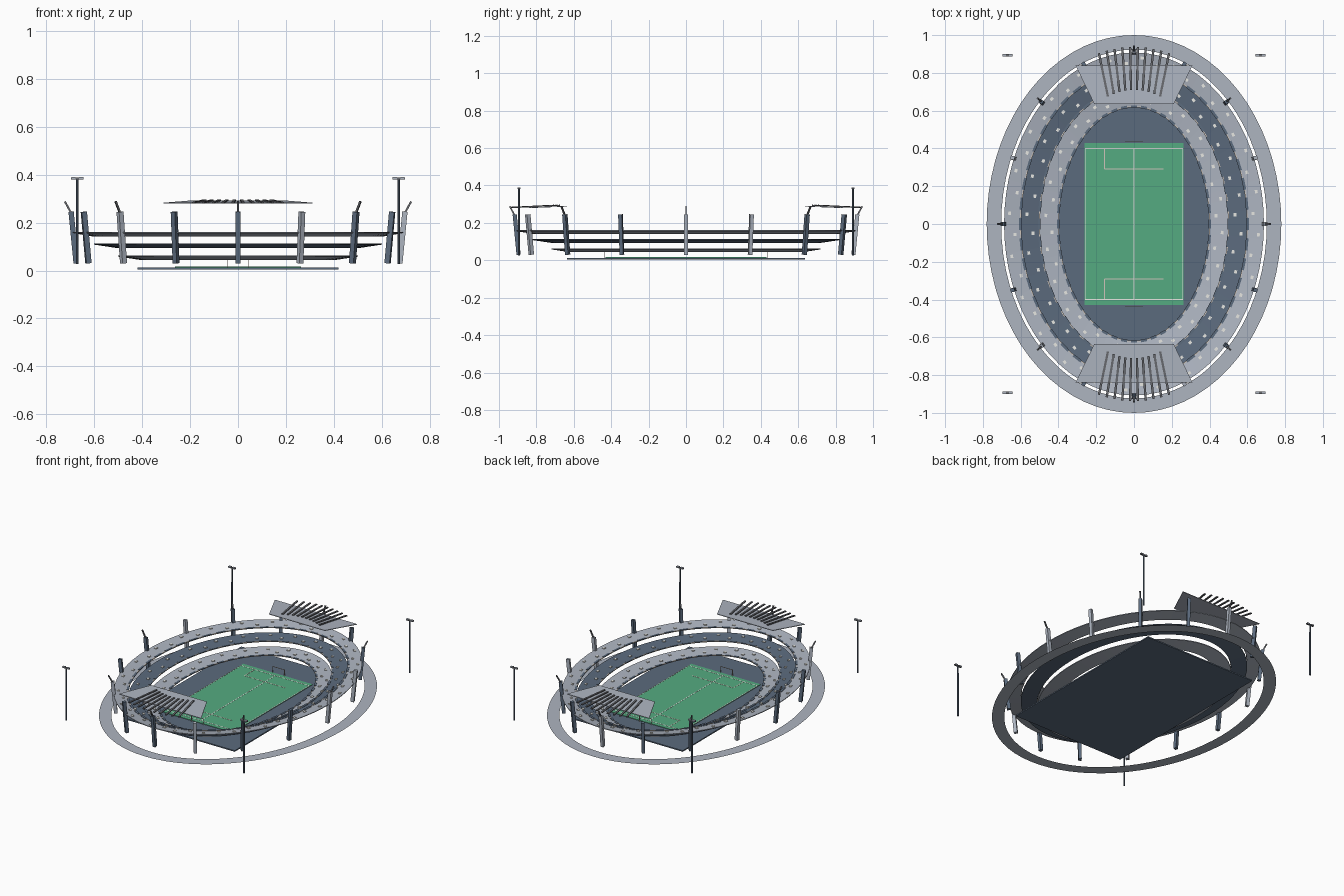
import bpy, bmesh
from math import sin, cos, pi
from mathutils import Vector, Matrix

cube = bpy.data.objects.get("Cube")
if cube:
    bpy.data.objects.remove(cube, do_unlink=True)


def material(name, r, g, b):
    m = bpy.data.materials.new(name)
    m.use_nodes = True
    m.diffuse_color = (r, g, b, 1)
    m.node_tree.nodes["Principled BSDF"].inputs["Base Color"].default_value = (r, g, b, 1)
    return m


LIGHT = material("light concrete", 0.42, 0.46, 0.53)
BLUE = material("slate blue", 0.105, 0.145, 0.205)
RIB = material("rib grey", 0.14, 0.145, 0.16)
GREEN = material("pitch green", 0.09, 0.41, 0.22)
WHITE = material("line white", 0.82, 0.82, 0.78)
CREAM = material("cream trim", 0.62, 0.56, 0.50)


def finish(bm, name, mat):
    me = bpy.data.meshes.new(name)
    bmesh.ops.recalc_face_normals(bm, faces=bm.faces)
    bm.to_mesh(me)
    bm.free()
    me.materials.append(mat)
    ob = bpy.data.objects.new(name, me)
    bpy.context.collection.objects.link(ob)


def on_bowl(angle, d, z):
    """Point on the bowl, d outside the innermost ellipse."""
    return Vector(((0.40 + d) * cos(angle), (0.62 + d) * sin(angle), z))


def outward(angle):
    return Vector((cos(angle) / 0.40, sin(angle) / 0.62, 0)).normalized()


def beam(bm, a, b, width, depth, facing):
    """Box from a to b, its depth turned towards facing."""
    a, b = Vector(a), Vector(b)
    z = (b - a).normalized()
    x = Vector(facing).cross(z).normalized()
    rot = Matrix((x, z.cross(x), z)).transposed().to_4x4()
    size = Matrix.Diagonal((width, depth, (b - a).length, 1))
    bmesh.ops.create_cube(bm, size=1, matrix=Matrix.Translation((a + b) / 2) @ rot @ size)


def box(bm, centre, size):
    bmesh.ops.create_cube(bm, size=1,
                          matrix=Matrix.Translation(centre) @ Matrix.Diagonal((*size, 1)))


def ring(name, profile, mat, segments=72):
    """Sweep a (d, z) profile around the ellipse; two points give a flat strip."""
    bm = bmesh.new()
    rows = [[bm.verts.new(on_bowl(2 * pi * i / segments, d, z)) for d, z in profile]
            for i in range(segments)]
    n = len(profile)
    for i in range(segments):
        p, q = rows[i], rows[(i + 1) % segments]
        for j in range(n if n > 2 else 1):
            k = (j + 1) % n
            bm.faces.new((p[j], p[k], q[k], q[j]))
    finish(bm, name, mat)


# Ground slab, pitch and outer walkway
bm = bmesh.new()
box(bm, (0, 0, 0.009), (0.84, 1.27, 0.008))
finish(bm, "ground_slab", BLUE)
bm = bmesh.new()
box(bm, (0, 0, 0.0145), (0.524, 0.86, 0.004))
finish(bm, "pitch", GREEN)
ring("outer_walkway", [(0.303, 0), (0.38, 0)], LIGHT)

# Pitch markings
bm = bmesh.new()
LZ, LW, LH = 0.0168, 0.005, 0.001
box(bm, (0, 0, LZ), (LW, 0.80, LH))
for s in (-1, 1):
    box(bm, (s * 0.258, 0, LZ), (LW, 0.80, LH))
    box(bm, (0, s * 0.40, LZ), (0.52, LW, LH))
finish(bm, "pitch_lines", WHITE)
bm = bmesh.new()
for s in (-1, 1):
    box(bm, (0, s * 0.29, LZ), (0.31, LW, LH))
    box(bm, (-0.155, s * 0.345, LZ), (LW, 0.105, LH))
finish(bm, "penalty_area_lines", CREAM)

# Goals
bm = bmesh.new()
for s in (-1, 1):
    for x in (-0.045, 0.045):
        box(bm, (x, s * 0.437, 0.034), (0.003, 0.003, 0.042))
    box(bm, (0, s * 0.437, 0.0535), (0.093, 0.003, 0.003))
finish(bm, "goals", CREAM)

# Three sloping tiers, each with a trim, edge panels and flat seat blocks
panels, seats = bmesh.new(), bmesh.new()
tiers = (("lower", 0.0, 0.048, LIGHT), ("middle", 0.10, 0.098, BLUE),
         ("upper", 0.20, 0.146, LIGHT))
for name, d, z, mat in tiers:
    w = 0.10 if name != "upper" else 0.088
    rise, thick = 0.015, 0.005
    ring(name + "_tier", [(d, z), (d + w, z + rise), (d + w, z + rise - thick),
                          (d, z - thick)], mat)
    ring(name + "_trim", [(d - 0.002, z + 0.002), (d + 0.004, z + 0.002),
                          (d + 0.004, z - 0.004), (d - 0.002, z - 0.004)], CREAM)
    count = 48
    step = 2 * pi / count
    for i in range(count):
        a = i * step
        beam(panels, on_bowl(a - 0.3 * step, d + 0.002, z + 0.002),
             on_bowl(a + 0.3 * step, d + 0.002, z + 0.002), 0.004, 0.014, outward(a))
        f = (0.35, 0.68)[i % 2]
        p = on_bowl(a + step / 2, d + w * f, z + rise * f)
        beam(seats, p, p + Vector((0, 0, 0.005)), 0.018, 0.015, outward(a))
finish(panels, "edge_panels", BLUE)
finish(seats, "seat_blocks", WHITE)

# Leaning pillars in two colours, with a raking strut on every second one
blue_pillars, pale_pillars, struts = bmesh.new(), bmesh.new(), bmesh.new()
for i in range(16):
    a = -i * pi / 8
    top = on_bowl(a, 0.296, 0.245)
    beam(pale_pillars if i % 3 == 0 else blue_pillars,
         on_bowl(a, 0.275, 0.03), top, 0.02, 0.022, outward(a))
    if i % 2 == 0:
        beam(struts, top - Vector((0, 0, 0.005)), on_bowl(a, 0.322, 0.288),
             0.008, 0.008, outward(a))
finish(blue_pillars, "blue_pillars", BLUE)
finish(pale_pillars, "pale_pillars", LIGHT)
finish(struts, "pillar_struts", RIB)

# End canopies with fanned ribs
plates, ribs = bmesh.new(), bmesh.new()
for s in (-1, 1):
    outline = ((-0.21, 0.635, 0.291), (0.21, 0.635, 0.291),
               (0.31, 0.84, 0.283), (-0.31, 0.84, 0.283))
    upper, lower = ([plates.verts.new((x, s * y, z - t)) for x, y, z in outline]
                    for t in (0, 0.004))
    plates.faces.new(upper)
    plates.faces.new(lower)
    for i in range(4):
        j = (i + 1) % 4
        plates.faces.new((upper[i], upper[j], lower[j], lower[i]))
    for i in range(10):
        f = (i - 4.5) / 4.5
        beam(ribs, (0.138 * f, s * (0.71 - 0.035 * f * f), 0.294),
             (0.186 * f, s * (0.937 - 0.033 * f * f), 0.283), 0.012, 0.006, (0, 0, 1))
finish(plates, "canopy_plates", LIGHT)
finish(ribs, "canopy_ribs", RIB)

# Floodlight masts, each with a crossbar and a pair of lamps
masts, bars, lamps = bmesh.new(), bmesh.new(), bmesh.new()
for sx in (-1, 1):
    for sy in (-1, 1):
        x, y = sx * 0.67, sy * 0.893
        bmesh.ops.create_cone(masts, cap_ends=True, segments=8, radius1=0.0055,
                              radius2=0.005, depth=0.355,
                              matrix=Matrix.Translation((x, y, 0.204)))
        box(bars, (x, y, 0.384), (0.052, 0.012, 0.007))
        for s in (-1, 1):
            box(lamps, (x + s * 0.016, y, 0.386), (0.018, 0.015, 0.008))
finish(masts, "floodlight_masts", BLUE)
finish(bars, "floodlight_bars", RIB)
finish(lamps, "floodlight_lamps", LIGHT)
